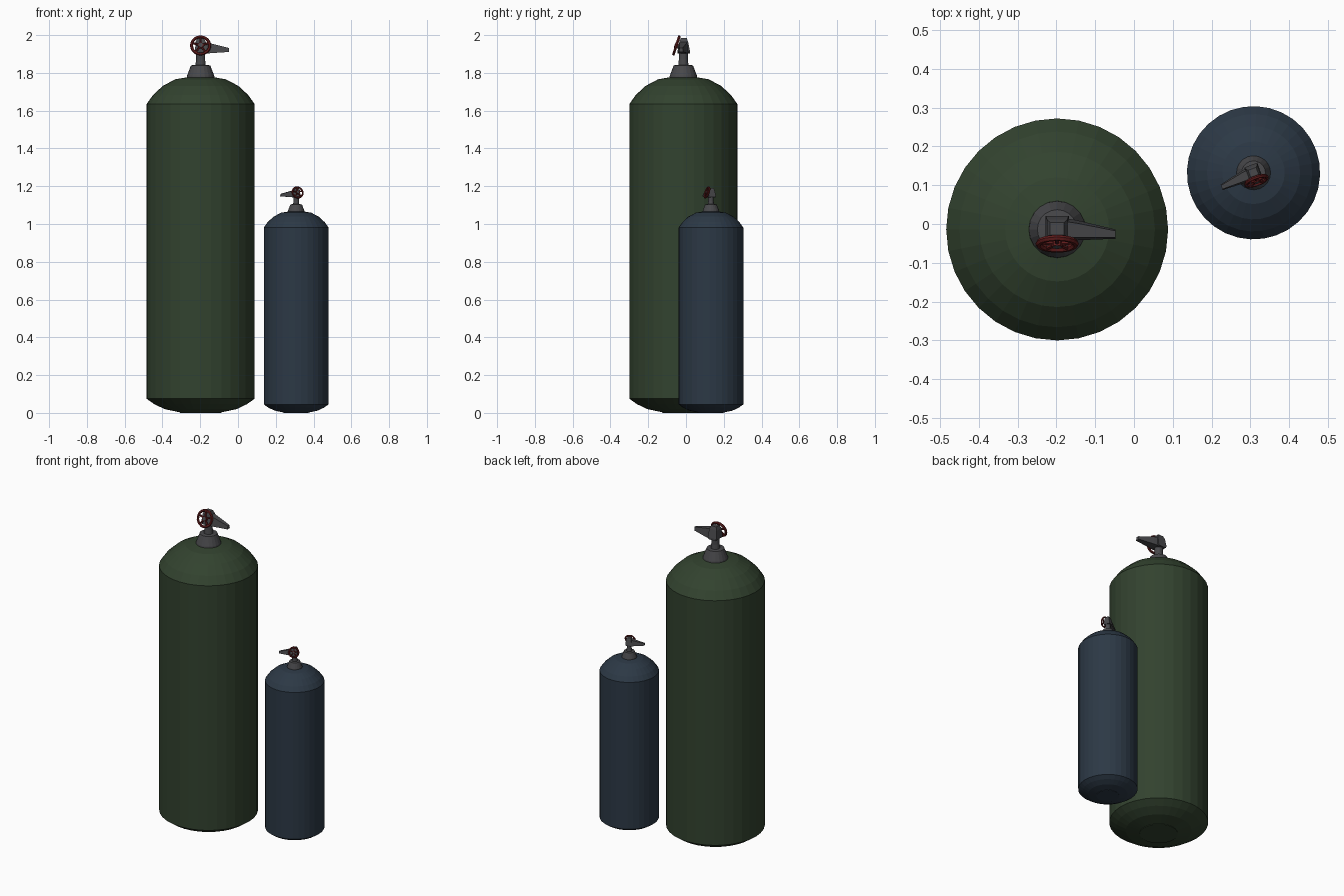
import bpy, bmesh, math
from mathutils import Matrix, Vector

if "Cube" in bpy.data.objects:
    bpy.data.objects.remove(bpy.data.objects["Cube"])


def material(name, rgb):
    m = bpy.data.materials.new(name)
    m.diffuse_color = (*rgb, 1)
    m.use_nodes = True
    m.node_tree.nodes["Principled BSDF"].inputs["Base Color"].default_value = m.diffuse_color
    return m


GREEN = material("green_paint", (0.032, 0.055, 0.028))
BLUE = material("blue_paint", (0.025, 0.04, 0.06))
METAL = material("dark_metal", (0.065, 0.065, 0.07))
RED = material("red_paint", (0.12, 0.012, 0.012))


def finish(bm, name, mat, place):
    bm.transform(place)
    bmesh.ops.recalc_face_normals(bm, faces=bm.faces)
    me = bpy.data.meshes.new(name)
    bm.to_mesh(me)
    bm.free()
    me.materials.append(mat)
    ob = bpy.data.objects.new(name, me)
    bpy.context.collection.objects.link(ob)


def loft(bm, rings):
    # skin a list of closed rings and cap both ends
    vs = [[bm.verts.new(p) for p in r] for r in rings]
    for a, b in zip(vs, vs[1:]):
        for i in range(len(a)):
            j = (i + 1) % len(a)
            bm.faces.new((a[i], a[j], b[j], b[i]))
    bm.faces.new(vs[0])
    bm.faces.new(vs[-1])


def lathe(bm, profile, n):
    loft(bm, [[(r * math.cos(2 * math.pi * i / n), r * math.sin(2 * math.pi * i / n), z)
               for i in range(n)] for r, z in profile])


def rod(bm, a, b, r, n=8):
    a, b = Vector(a), Vector(b)
    d = b - a
    m = Matrix.Translation((a + b) / 2) @ d.to_track_quat('Z', 'Y').to_matrix().to_4x4()
    bmesh.ops.create_cone(bm, cap_ends=True, segments=n, radius1=r, radius2=r,
                          depth=d.length, matrix=m)


def torus(bm, R, r, n=20, k=6):
    vs = []
    for i in range(n):
        a = 2 * math.pi * i / n
        vs.append([bm.verts.new(((R + r * math.cos(2 * math.pi * j / k)) * math.cos(a),
                                 (R + r * math.cos(2 * math.pi * j / k)) * math.sin(a),
                                 r * math.sin(2 * math.pi * j / k))) for j in range(k)])
    for i in range(n):
        a, b = vs[i], vs[(i + 1) % n]
        for j in range(k):
            bm.faces.new((a[j], b[j], b[(j + 1) % k], a[(j + 1) % k]))


def cylinder(prefix, paint, place):
    # tank shell with rounded base and dome
    bm = bmesh.new()
    lathe(bm, [(0.11, 0.003), (0.19, 0.02), (0.245, 0.046), (0.286, 0.075), (0.286, 1.635),
               (0.252, 1.683), (0.2, 1.731), (0.134, 1.766), (0.07, 1.777)], 32)
    lathe(bm, [(0.11, 0.0), (0.11, 0.004)], 32)
    finish(bm, prefix + "_tank", paint, place)

    # neck collar and valve stem
    bm = bmesh.new()
    lathe(bm, [(0.075, 1.765), (0.072, 1.785), (0.051, 1.84), (0.027, 1.842),
               (0.024, 1.87), (0.024, 1.92)], 20)
    finish(bm, prefix + "_neck", METAL, place)

    # valve body, narrower at the top
    bm = bmesh.new()
    loft(bm, [[(-w, 0.002 - d, z), (w, 0.002 - d, z), (w, 0.002 + d, z), (-w, 0.002 + d, z)]
              for w, d, z in [(0.024, 0.033, 1.902), (0.03, 0.033, 1.915),
                              (0.026, 0.023, 1.965), (0.018, 0.016, 1.984)]])
    rod(bm, (0, -0.01, 1.935), (0, -0.046, 1.948), 0.012)
    finish(bm, prefix + "_valve_body", METAL, place)

    # tapering spout
    bm = bmesh.new()
    loft(bm, [[(x, y - d, lo), (x, y + d, lo), (x, y + d * 0.7, hi), (x, y - d * 0.7, hi)]
              for x, y, d, lo, hi in [(0.015, 0.0, 0.03, 1.902, 1.966),
                                      (0.05, -0.002, 0.026, 1.904, 1.957),
                                      (0.15, -0.012, 0.012, 1.911, 1.932)]])
    finish(bm, prefix + "_spout", METAL, place)

    # tilted hand wheel with spokes
    bm = bmesh.new()
    torus(bm, 0.048, 0.008)
    rod(bm, (0, 0, -0.009), (0, 0, 0.009), 0.015, 10)
    for i in range(5):
        a = math.pi / 2 + 2 * math.pi * i / 5
        rod(bm, (0, 0, 0), (0.047 * math.cos(a), 0.047 * math.sin(a), 0), 0.006, 6)
    tilt = Matrix.Translation((0, -0.037, 1.945)) @ Matrix.Rotation(math.radians(72), 4, 'X')
    finish(bm, prefix + "_hand_wheel", RED, place @ tilt)


cylinder("large", GREEN, Matrix.Translation((-0.198, -0.014, 0)))
# the small cylinder is a mirrored, turned, reduced copy
cylinder("small", BLUE, Matrix.Translation((0.308, 0.132, 0))
         @ Matrix.Rotation(math.radians(20), 4, 'Z')
         @ Matrix.Diagonal((-0.6, 0.6, 0.6, 1)))
